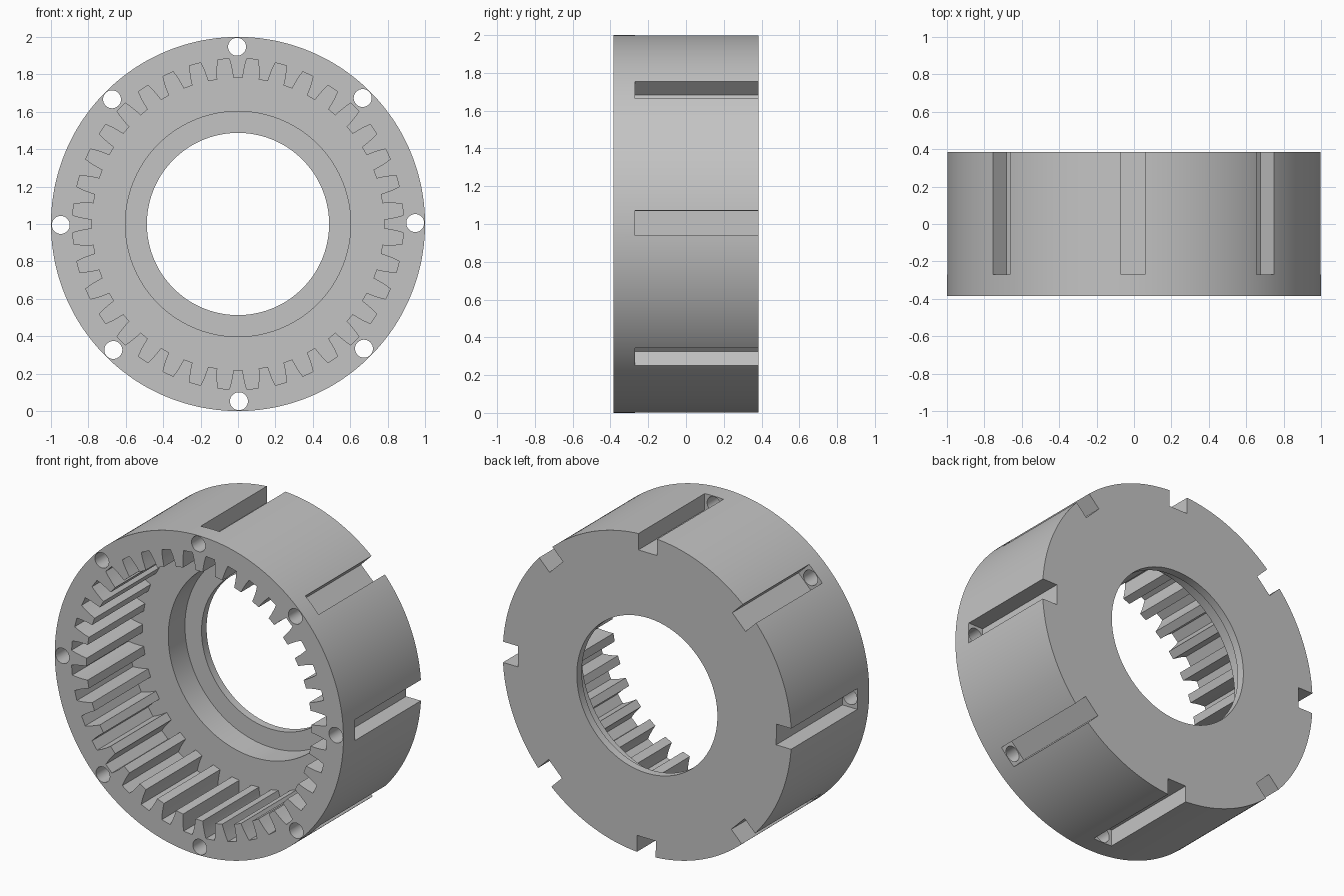
import bpy, bmesh, math
from mathutils import Matrix, Vector

if "Cube" in bpy.data.objects:
    bpy.data.objects.remove(bpy.data.objects["Cube"])

TEETH, PER = 36, 8
N = TEETH * PER
FRONT, BACK = -0.385, 0.385
FLOOR, LIP = 0.17, 0.335          # gear pocket floor, recess floor
CENTRE = Matrix.Translation((0, 0, 1))

steel = bpy.data.materials.new("plain grey")
steel.diffuse_color = (0.55, 0.55, 0.55, 1)
steel.use_nodes = True
steel.node_tree.nodes["Principled BSDF"].inputs["Base Color"].default_value = steel.diffuse_color


def make(name, bm):
    bmesh.ops.recalc_face_normals(bm, faces=bm.faces)
    me = bpy.data.meshes.new(name)
    bm.to_mesh(me)
    bm.free()
    me.materials.append(steel)
    ob = bpy.data.objects.new(name, me)
    bpy.context.collection.objects.link(ob)
    return ob


def circle(r):
    return [(r, 2 * math.pi * (i - PER / 2 + 0.5) / N) for i in range(N)]


def tooth_ring():
    # (radius, half width) down one flank of an internal tooth
    flank = [(0.885, 0.047), (0.85, 0.037), (0.815, 0.030), (0.78, 0.025)]
    one = [(r, -w / r) for r, w in flank] + [(r, w / r) for r, w in reversed(flank)]
    return [(r, a + 2 * math.pi * t / TEETH) for t in range(TEETH) for r, a in one]


# ring gear body: closed chain of loops from the outside, through the bore, and back
bm = bmesh.new()
sections = [(circle(1), BACK), (circle(1), FRONT),
            (tooth_ring(), FRONT), (tooth_ring(), FLOOR),
            (circle(0.602), FLOOR), (circle(0.602), LIP),
            (circle(0.487), LIP), (circle(0.487), BACK)]
loops = [[bm.verts.new((r * math.sin(a), y, 1 + r * math.cos(a))) for r, a in pts]
         for pts, y in sections]
for k, la in enumerate(loops):
    lb = loops[(k + 1) % len(loops)]
    for i in range(N):
        j = (i + 1) % N
        bm.faces.new((la[i], la[j], lb[j], lb[i]))
body = make("ring_gear", bm)

# cutters: eight rim slots open to the back, eight bolt holes from the front
slots, holes = bmesh.new(), bmesh.new()
for k in range(8):
    turn = CENTRE @ Matrix.Rotation(math.radians(45 * k - 0.3), 4, 'Y')
    box = Matrix.Translation((0, (-0.27 + 0.5) / 2, 0.895 + 0.15)) @ Matrix.Diagonal((0.13, 0.77, 0.3, 1))
    bmesh.ops.create_cube(slots, size=1, matrix=turn @ box)
    rod = Matrix.Translation((0, -0.36, 0.9475)) @ Matrix.Rotation(math.pi / 2, 4, 'X')
    bmesh.ops.create_cone(holes, cap_ends=True, segments=32, radius1=0.048, radius2=0.048,
                          depth=0.28, matrix=turn @ rod)

bpy.context.view_layer.objects.active = body
body.select_set(True)
for name, cut in (("slot_cutter", slots), ("hole_cutter", holes)):
    cutter = make(name, cut)
    cutter.hide_render = True
    mod = body.modifiers.new(name, 'BOOLEAN')
    mod.operation, mod.solver, mod.object = 'DIFFERENCE', 'EXACT', cutter
    bpy.ops.object.modifier_apply(modifier=mod.name)
    bpy.data.objects.remove(cutter)

bpy.ops.object.shade_smooth_by_angle(angle=math.radians(25))
